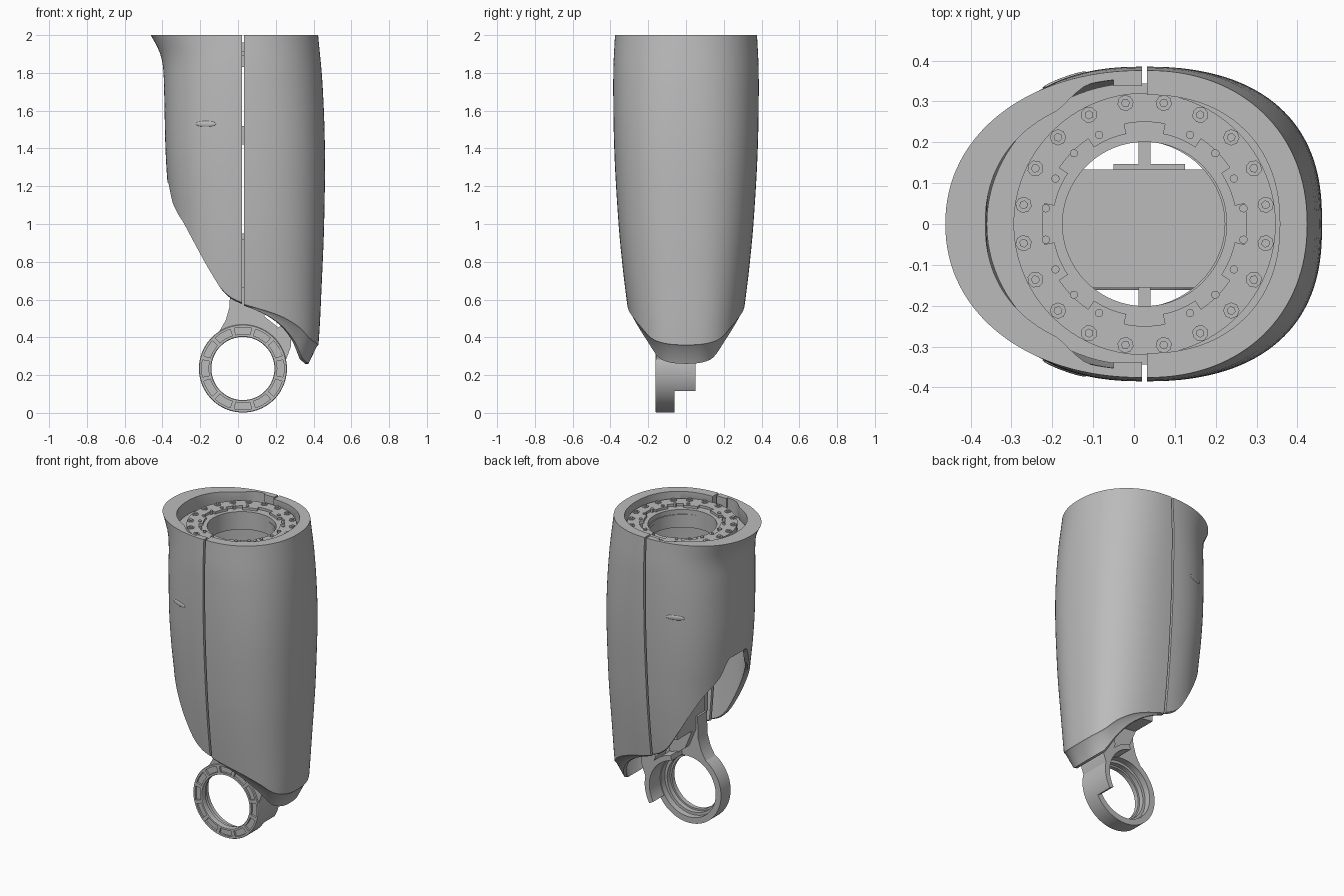
import bpy, bmesh, math
from math import sin, cos, pi, radians
from mathutils import Vector, Matrix

if "Cube" in bpy.data.objects:
    bpy.data.objects.remove(bpy.data.objects["Cube"])


def material(name, v):
    m = bpy.data.materials.new(name)
    m.use_nodes = True
    m.diffuse_color = (v, v, v, 1)
    m.node_tree.nodes["Principled BSDF"].inputs["Base Color"].default_value = (v, v, v, 1)
    return m


GREY = material("neutral grey", 0.5)
CX, CZ = 0.026, 0.235        # seam position, lower ring centre height


def finish(name, bm, angle=30):
    bmesh.ops.remove_doubles(bm, verts=bm.verts, dist=0.0001)
    bmesh.ops.recalc_face_normals(bm, faces=bm.faces)
    me = bpy.data.meshes.new(name)
    bm.to_mesh(me)
    bm.free()
    me.materials.append(GREY)
    ob = bpy.data.objects.new(name, me)
    bpy.context.collection.objects.link(ob)
    bpy.ops.object.select_all(action='DESELECT')
    ob.select_set(True)
    bpy.context.view_layer.objects.active = ob
    bpy.ops.object.shade_smooth_by_angle(angle=radians(angle))
    return ob


def curve(pts):
    """Smooth interpolation through sorted (position, value) pairs."""
    n = len(pts)
    slope = []
    for i in range(n):
        a, b = pts[max(i - 1, 0)], pts[min(i + 1, n - 1)]
        slope.append((b[1] - a[1]) / (b[0] - a[0]))

    def f(x):
        x = min(max(x, pts[0][0]), pts[-1][0])
        i = next(k for k in range(n - 1) if x <= pts[k + 1][0])
        (x0, y0), (x1, y1) = pts[i], pts[i + 1]
        h = x1 - x0
        u = (x - x0) / h
        return ((1 + 2 * u) * (1 - u) ** 2 * y0 + u * u * (3 - 2 * u) * y1
                + h * u * (1 - u) * ((1 - u) * slope[i] - u * slope[i + 1]))
    return f


def loft(bm, loops, closed):
    """Skin a list of closed loops, capping the ends when the loft is open."""
    rows = [[bm.verts.new(p) for p in loop] for loop in loops]
    n = len(rows[0])
    for i in range(len(rows) if closed else len(rows) - 1):
        a, b = rows[i], rows[(i + 1) % len(rows)]
        for j in range(n):
            k = (j + 1) % n
            bm.faces.new((a[j], a[k], b[k], b[j]))
    if not closed:
        bm.faces.new(rows[0])
        bm.faces.new(rows[-1])


def lathe(name, profile, axis, steps=96, start=0, end=360, sx=1, cx=CX):
    """Revolve (radius, offset) points about the z axis or the lower ring's y axis."""
    full = end - start >= 360
    loops = []
    for i in range(steps if full else steps + 1):
        a = radians(start + (end - start) * i / steps)
        if axis == 'z':
            loops.append([(cx + r * sx * cos(a), r * sin(a), h) for r, h in profile])
        else:
            loops.append([(CX + r * cos(a), h, CZ + r * sin(a)) for r, h in profile])
    bm = bmesh.new()
    loft(bm, loops, full)
    return finish(name, bm)


def prism(name, outline, y0, y1):
    """Extrude an (x, z) outline along y."""
    bm = bmesh.new()
    loft(bm, [[(x, y, z) for x, z in outline] for y in (y0, y1)], False)
    return finish(name, bm)


def box(name, x0, x1, y0, y1, z0, z1):
    return prism(name, [(x0, z0), (x1, z0), (x1, z1), (x0, z1)], y0, y1)


# Outer shell: two lofted halves with a narrow seam between them
half_depth = curve([(0.25, .27), (0.4, .288), (0.58, .312), (0.75, .333), (1, .357),
                    (1.4, .38), (1.8, .385), (2, .376)])
right_edge = curve([(0.25, .375), (0.36, .394), (0.7, .412), (1, .424), (1.4, .428),
                    (1.75, .415), (2, .392)])
left_edge = curve([(0.5, .35), (1, .374), (1.2, .392), (1.4, .404), (1.7, .411),
                   (1.84, .418), (1.92, .439), (2, .482)])
right_hem = curve([(0, .575), (0.18, .515), (0.28, .455), (0.34, .395), (0.39, .36)])
left_hem = curve([(0, .585), (0.06, .61), (0.12, .66), (0.17, .735), (0.22, .82), (0.31, .99),
                  (0.37, 1.11), (0.385, 1.22)])
left_round = curve([(0.5, .88), (1, .84), (1.4, .83), (1.75, .87), (2, .95)])
right_round = curve([(0.25, .72), (0.6, .78), (1.0, .8), (1.5, .82), (2, .93)])


def half_shell(name, side):
    right = side > 0
    edge, hem, rounding = ((right_edge, right_hem, right_round) if right
                           else (left_edge, left_hem, left_round))
    loops = []
    for i in range(65):
        t = radians(-90 + 180 * i / 64)
        c, s = max(cos(t), 0), sin(t)

        def point(z, inset=0, drop=0):
            p = rounding(z)
            x = CX + side * (0.006 + (edge(z) - inset) * c ** p)
            y = (half_depth(z) - inset) * math.copysign(abs(s) ** p, s)
            return (x, y, z - drop)

        def mouth(z):
            reach = 0.325 if right else 0.384
            slot = 0 if right else 0.04 * min(max((abs(s) - 0.87) / 0.08, 0), 1)
            y = math.copysign(0.316 * abs(s) ** 0.9 + slot, s)
            return (CX + side * (0.006 + reach * c ** 0.9), y, z)
        low = hem(0.39 * c ** (0.78 if right else 0.87))
        rows = [low + (2 - low) * (j / 24) for j in range(25)]
        inner = [low + (1.86 - low) * (j / 14) for j in range(15)]
        loop = [point(z) for z in rows] + [mouth(2), mouth(1.925)]
        loop += [point(z, 0.028) for z in reversed(inner)]
        if right:        # tapered lip under the long half
            fall = min(1, 1.2 * c ** 1.4)
            loop += [point(low, 0.053 * fall + 0.018, 0.092 * fall + 0.008),
                     point(low, 0.045 * fall + 0.008, 0.092 * fall + 0.008),
                     point(low, 0.008, 0.006)]
        else:
            loop.append(point(low, 0.014, 0.008))
        loops.append(loop)
    bm = bmesh.new()
    loft(bm, loops, False)
    return finish(name, bm, 35)


half_shell("long_shell_half", 1)
half_shell("short_shell_half", -1)

# Slim oval marks on the front and back of the short half
for name, side in (("front_oval_mark", -1), ("back_oval_mark", 1)):
    bm = bmesh.new()
    bmesh.ops.create_uvsphere(bm, u_segments=32, v_segments=12, radius=1)
    place = (Matrix.Translation((-0.17, side * 0.353, 1.53))
             @ Matrix.Rotation(radians(20 * side), 4, 'Z')
             @ Matrix.Diagonal((0.057, 0.007, 0.016, 1)))
    bm.transform(place)
    finish(name, bm)

# Top flange: floor, bolt ring and lower inner ring
lathe("flange_floor", [(.205, 1.89), (.345, 1.89), (.345, 1.915), (.205, 1.915)], 'z', sx=1.06, cx=0.005)
lathe("bolt_ring", [(.25, 1.9), (.321, 1.9), (.321, 1.96), (.25, 1.96)], 'z')
lathe("inner_ring", [(.201, 1.83), (.25, 1.83), (.25, 1.945), (.201, 1.945)], 'z')
lathe("middle_ring", [(.203, 1.42), (.3, 1.42), (.3, 1.52), (.203, 1.52)], 'z')


def studs(name, count, radius, size, sides, z0, z1, phase=0, skip=()):
    bm = bmesh.new()
    for i in range(count):
        if i in skip:
            continue
        a = 2 * pi * (i + phase) / count
        spot = Vector((CX + radius * cos(a), radius * sin(a), (z0 + z1) / 2))
        bmesh.ops.create_cone(bm, cap_ends=True, segments=sides, radius1=size, radius2=size,
                              depth=z1 - z0, matrix=Matrix.Translation(spot) @ Matrix.Rotation(a, 4, 'Z'))
    finish(name, bm)


studs("bolt_seats", 20, .3, .02, 8, 1.95, 1.964, .5)
studs("bolt_heads", 20, .3, .011, 6, 1.955, 1.97, .5)
studs("inner_pins", 20, .245, .01, 12, 1.92, 1.967, .5, (4, 5, 14, 15))

# Teeth between the inner ring and the bolt ring
for i in range(8):
    a = 45 * i + 22.5
    lathe("ring_tooth", [(.225, 1.92), (.255, 1.92), (.255, 1.96), (.225, 1.96)], 'z', 8, a - 11, a + 11)

# Latch tabs at the ends of the seam
for side in (-1, 1):
    y0, y1 = sorted((side * 0.338, side * 0.362))
    box("latch_tab", -0.05, CX - 0.006, y0, y1, 1.94, 2.0)

# Inner frame, cross plate and ribs
prism("inner_frame", [(-.03, .62), (.25, .58), (.26, .95), (-.02, .95)], -.155, .133)
box("cross_plate", -.2, .25, -.155, .133, 1.43, 1.5)
for y0, y1 in ((-.24, -.15), (.13, .22)):
    box("frame_rib", CX - .015, CX + .015, y0, y1, .66, .92)
box("frame_tab", -.05, .125, .13, .147, .86, .92)

# Lower ring with a stepped bore and a row of shallow pockets on its front
lathe("lower_ring", [(.167, -.157), (.17, -.162), (.182, -.162), (.182, -.15), (.218, -.15),
                     (.218, -.162), (.23, -.162), (.233, -.157), (.233, -.06), (.195, -.06),
                     (.195, -.1), (.178, -.1), (.178, -.13), (.167, -.13)], 'y')
for i in range(12):
    a = 30 * i + 15
    lathe("pocket_divider", [(.18, -.162), (.22, -.162), (.22, -.148), (.18, -.148)], 'y', 4, a - 3, a + 3)
lathe("ring_guard", [(.2, -.1), (.233, -.1), (.233, .05), (.2, .05)], 'y', 40, -31, 78)

# Neck joining the ring to the frame, split around a small opening
arc = [(CX + .222 * cos(radians(a)), CZ + .222 * sin(radians(a))) for a in range(40, 151, 10)]
prism("neck_plate", [(-.16, .375), (-.1, .43), (-.065, .49), (-.045, .56), (-.04, .7), (.14, .7),
                     (.14, .51), (.21, .455)] + arc, -.155, -.06)
prism("neck_side", [(.225, .32), (.25, .27), (.28, .35), (.28, .41), (.255, .5), (.25, .7),
                    (.225, .7), (.225, .46), (.18, .43)], -.155, .05)
prism("neck_back_web", [(-.03, .62), (.02, .5), (.08, .45), (.13, .45), (.13, .62)], -.07, -.02)
